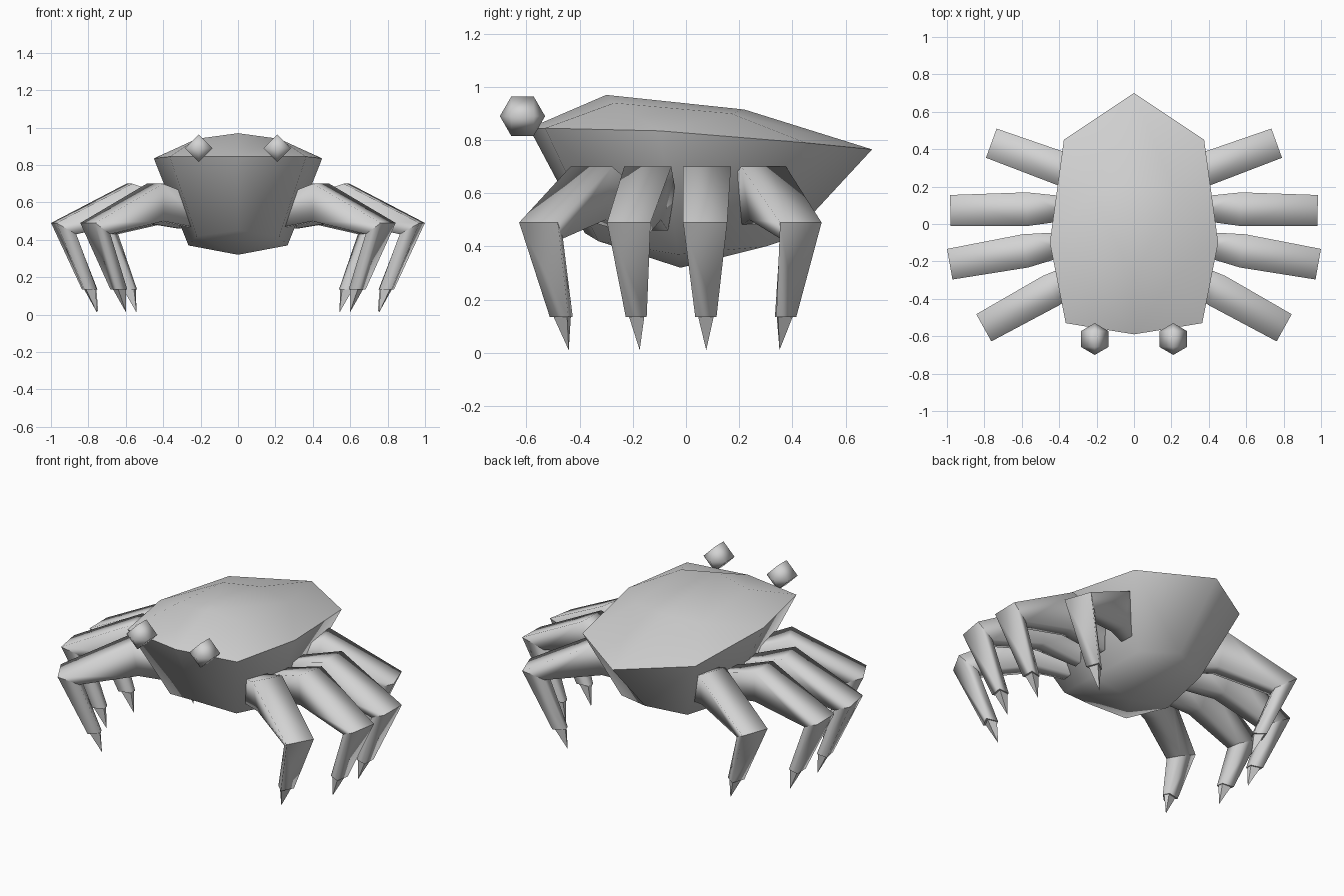
import bpy, bmesh, math

if "Cube" in bpy.data.objects:
    bpy.data.objects.remove(bpy.data.objects["Cube"])

grey = bpy.data.materials.new("shell_grey")
grey.diffuse_color = (0.65, 0.65, 0.65, 1)
grey.use_nodes = True
grey.node_tree.nodes["Principled BSDF"].inputs["Base Color"].default_value = grey.diffuse_color


def finish(bm, name, smooth_angle):
    """Weld, orient and shade a bmesh, then make it an object."""
    bmesh.ops.remove_doubles(bm, verts=bm.verts, dist=0.0005)
    bmesh.ops.recalc_face_normals(bm, faces=bm.faces)
    for f in bm.faces:
        f.smooth = True
    for e in bm.edges:
        if len(e.link_faces) == 2 and e.calc_face_angle(0) > math.radians(smooth_angle):
            e.smooth = False
    me = bpy.data.meshes.new(name)
    bm.to_mesh(me)
    bm.free()
    me.materials.append(grey)
    ob = bpy.data.objects.new(name, me)
    bpy.context.collection.objects.link(ob)
    return ob


# Body: half outline rings from front to back, built on both sides
rim = [(0, -0.59, 0.845), (0.365, -0.53, 0.845), (0.45, -0.10, 0.835),
       (0.375, 0.45, 0.79), (0, 0.70, 0.765)]
belly = [(0, -0.38, 0.45), (0.22, -0.33, 0.42), (0.265, -0.03, 0.37),
         (0.22, 0.30, 0.40), (0, 0.39, 0.43)]
ridge_front, ridge_back = (0, -0.30, 0.97), (0, 0.22, 0.915)
crown_front, crown_back = (0.22, -0.27, 0.94), (0.22, 0.17, 0.90)
keel = (0, -0.02, 0.32)

half = [(rim[0], rim[1], crown_front), (rim[0], crown_front, ridge_front),
        (rim[1], rim[2], crown_front), (rim[2], crown_back, crown_front),
        (rim[2], rim[3], crown_back), (rim[3], rim[4], crown_back),
        (rim[4], ridge_back, crown_back),
        (ridge_front, crown_front, crown_back, ridge_back)]
for i in range(4):
    half.append((rim[i], rim[i + 1], belly[i + 1], belly[i]))
    half.append((belly[i], belly[i + 1], keel))

bm = bmesh.new()
for side in (1, -1):
    for face in half:
        bm.faces.new([bm.verts.new((side * x, y, z)) for x, y, z in face])
finish(bm, "body", 65)

# Eyes: coarse spheres with the poles along y
for side, label in ((1, "right"), (-1, "left")):
    bm = bmesh.new()
    bmesh.ops.create_uvsphere(bm, u_segments=4, v_segments=3, radius=0.085)
    for v in bm.verts:
        x, y, z = v.co
        v.co = (x + side * 0.21, z - 0.615, y + 0.89)
    finish(bm, label + "_eye", 180)

# Leg sections: (top r, top z, bottom r, bottom z, half width), r measured from the knee
SECTIONS = [(-0.66, 0.62, -0.68, 0.46, 0.06),     # root
            (-0.41, 0.70, -0.44, 0.50, 0.09),     # elbow
            (0.0, 0.49, -0.115, 0.43, 0.083),     # knee
            (-0.16, 0.135, -0.23, 0.135, 0.04)]   # ankle
CLAW = (-0.17, 0.135, -0.225, 0.135, 0.029)
TIP = (-0.235, 0.01)


def leg(name, knee_x, knee_y, angle, side):
    ca, sa = math.cos(math.radians(angle)), math.sin(math.radians(angle))

    def place(r, w, z):
        return (side * (knee_x + r * ca - w * sa), knee_y + r * sa + w * ca, z)

    def ring(bm, s):
        tr, tz, br, bz, w = s
        return [bm.verts.new(place(*p)) for p in
                ((tr, -w, tz), (tr, w, tz), (br, w * 0.5, bz), (br, -w * 0.5, bz))]

    # Limb: tube through the four sections, creased at the knee and the ends
    bm = bmesh.new()
    rings = [ring(bm, s) for s in SECTIONS]
    for a, b in zip(rings, rings[1:]):
        for i in range(4):
            j = (i + 1) % 4
            bm.faces.new((a[i], a[j], b[j], b[i]))
    bm.faces.new(rings[0])
    bm.faces.new(rings[3])
    for r in (rings[0], rings[2], rings[3]):
        for i in range(4):
            bm.edges.get((r[i], r[(i + 1) % 4])).smooth = False
    finish(bm, name, 180)

    # Claw: four-sided spike under the ankle
    bm = bmesh.new()
    base = ring(bm, CLAW)
    tip = bm.verts.new(place(TIP[0], 0, TIP[1]))
    bm.faces.new(base)
    for i in range(4):
        bm.faces.new((base[i], base[(i + 1) % 4], tip))
    finish(bm, name + "_claw", 60)


LEGS = [("front", 0.803, -0.555, -29), ("mid_front", 0.985, -0.215, -10),
        ("mid_back", 0.982, 0.072, -1), ("back", 0.763, 0.432, 20)]
for side, label in ((1, "right"), (-1, "left")):
    for pos, kx, ky, ang in LEGS:
        leg(f"{label}_{pos}_leg", kx, ky, ang, side)
